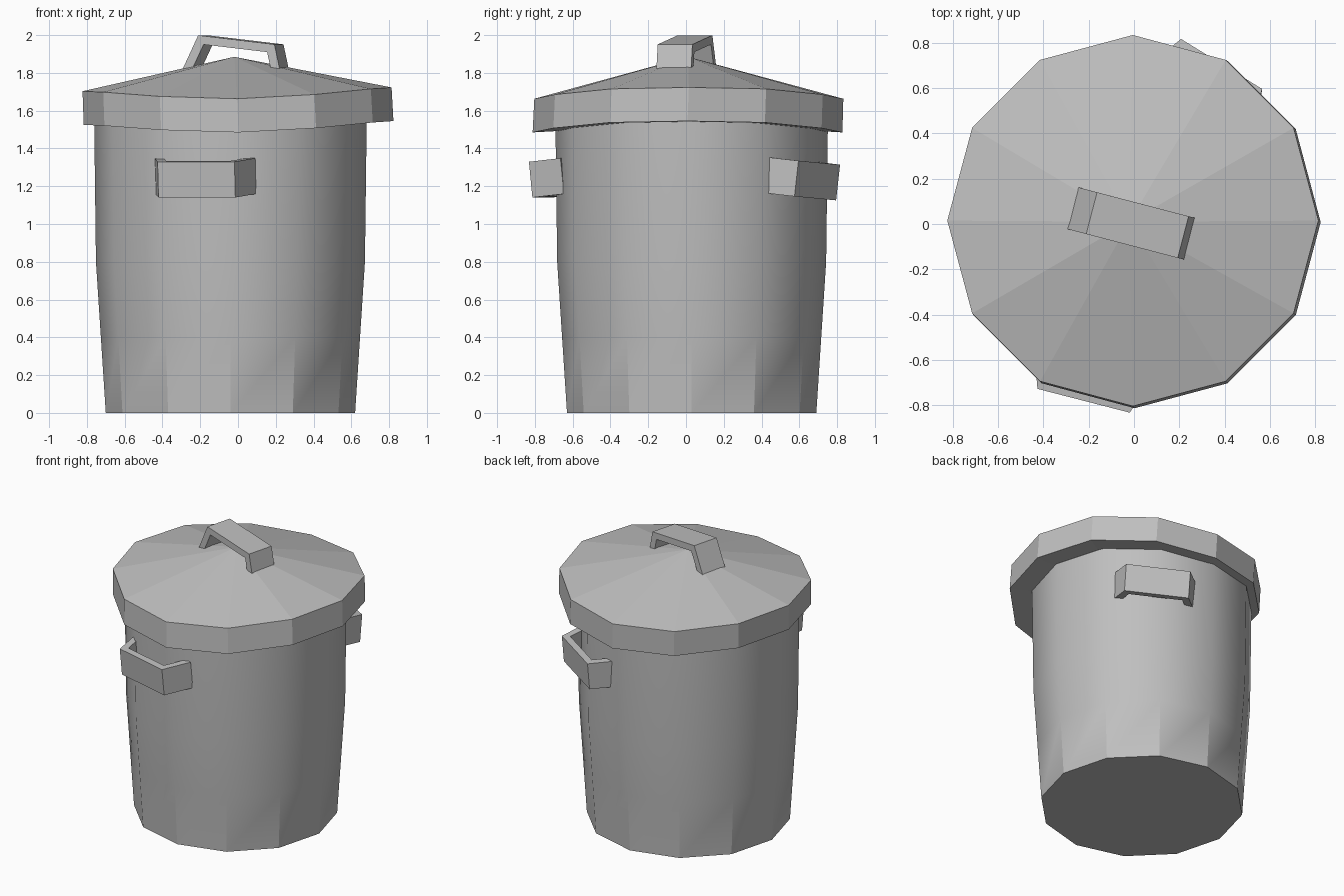
import bpy, bmesh
from math import sin, cos, pi
from mathutils import Vector, Matrix

cube = bpy.data.objects.get("Cube")
if cube:
    bpy.data.objects.remove(cube, do_unlink=True)

GREY = (0.52, 0.52, 0.52, 1)
metal = bpy.data.materials.new("grey metal")
metal.use_nodes = True
metal.diffuse_color = GREY
metal.node_tree.nodes["Principled BSDF"].inputs["Base Color"].default_value = GREY

SIDES = 12


def finish(name, bm, smooth=False):
    bmesh.ops.recalc_face_normals(bm, faces=bm.faces[:])
    for f in bm.faces:
        f.smooth = smooth
    mesh = bpy.data.meshes.new(name)
    bm.to_mesh(mesh)
    bm.free()
    mesh.materials.append(metal)
    obj = bpy.data.objects.new(name, mesh)
    bpy.context.collection.objects.link(obj)
    return obj


def ring(bm, cx, cy, radius, height):
    """Ring of vertices; height is a function of the two unit directions."""
    angles = [2 * pi * i / SIDES for i in range(SIDES)]
    return [bm.verts.new((cx + radius * cos(a), cy + radius * sin(a), height(cos(a), sin(a))))
            for a in angles]


def bridge(bm, low, high):
    for i in range(SIDES):
        j = (i + 1) % SIDES
        bm.faces.new((low[i], low[j], high[j], high[i]))


# Tapered bin: faceted foot blending into a smooth upper wall
bm = bmesh.new()
rings = [ring(bm, -0.04, 0.03, r, lambda c, s, z=z: z)
         for r, z in [(0.66, 0), (0.686, 0.4), (0.712, 0.8), (0.722, 1.6)]]
for low, high in zip(rings, rings[1:]):
    bridge(bm, low, high)
bm.faces.new(rings[0])
bm.faces.new(rings[-1])
for e in bm.edges:
    flat = abs(e.verts[0].co.z - e.verts[1].co.z) < 0.01
    z = (e.verts[0].co.z + e.verts[1].co.z) / 2
    e.smooth = z > 0.3 and not (flat and z > 1.5)
finish("bin_body", bm, smooth=True)


# Slightly warped lid: skirt and shallow cone
def warp(base):
    return lambda c, s: base - 0.05 * abs(s) ** 3 + 0.01 * c


bm = bmesh.new()
skirt = ring(bm, 0.003, 0.008, 0.82, warp(1.535))
rim = ring(bm, -0.005, 0.015, 0.818, warp(1.713))
bridge(bm, skirt, rim)
apex = bm.verts.new((-0.02, 0.01, 1.885))
under = bm.verts.new((0, 0.01, 1.53))
for i in range(SIDES):
    j = (i + 1) % SIDES
    bm.faces.new((rim[i], rim[j], apex))
    bm.faces.new((skirt[j], skirt[i], under))
finish("lid", bm)


# Bent strap handles, all from one profile
def handle(name, centre, along, out, width=0.19, depth=0.19):
    w = Vector(out).normalized()
    u = Vector(along)
    u = (u - w * u.dot(w)).normalized()
    v = w.cross(u)
    frame = Matrix((u, v, w)).transposed()
    half = [(0.275, -depth), (0.21, 0), (0.175, -0.045), (0.225, -depth)]
    bm = bmesh.new()
    sides = []
    for y in (-width / 2, width / 2):
        sides.append([[bm.verts.new(frame @ Vector((s * a, y, b)) + Vector(centre))
                       for a, b in half] for s in (-1, 1)])
    (l0, r0), (l1, r1) = sides
    for p, q in ((l0, r0), (l1, r1)):
        bm.faces.new((p[1], q[1], q[2], p[2]))
        bm.faces.new(p)
        bm.faces.new(q)
    for k in (1, 2):
        bm.faces.new((l0[k], r0[k], r1[k], l1[k]))
    for p, q in ((l0, l1), (r0, r1)):
        for k in (0, 2, 3):
            m = (k + 1) % 4
            bm.faces.new((p[k], p[m], q[m], q[k]))
    finish(name, bm)


handle("lid_handle", (0.015, -0.005, 1.975), (0.967, -0.253, -0.115), (0.11, -0.03, 0.99))
handle("front_handle", (-0.22, -0.77, 1.235), (0.97, -0.25, 0), (-0.25, -0.97, -0.1))
handle("back_handle", (0.385, 0.695, 1.23), (0.85, -0.53, 0.05), (0.53, 0.85, -0.1))
